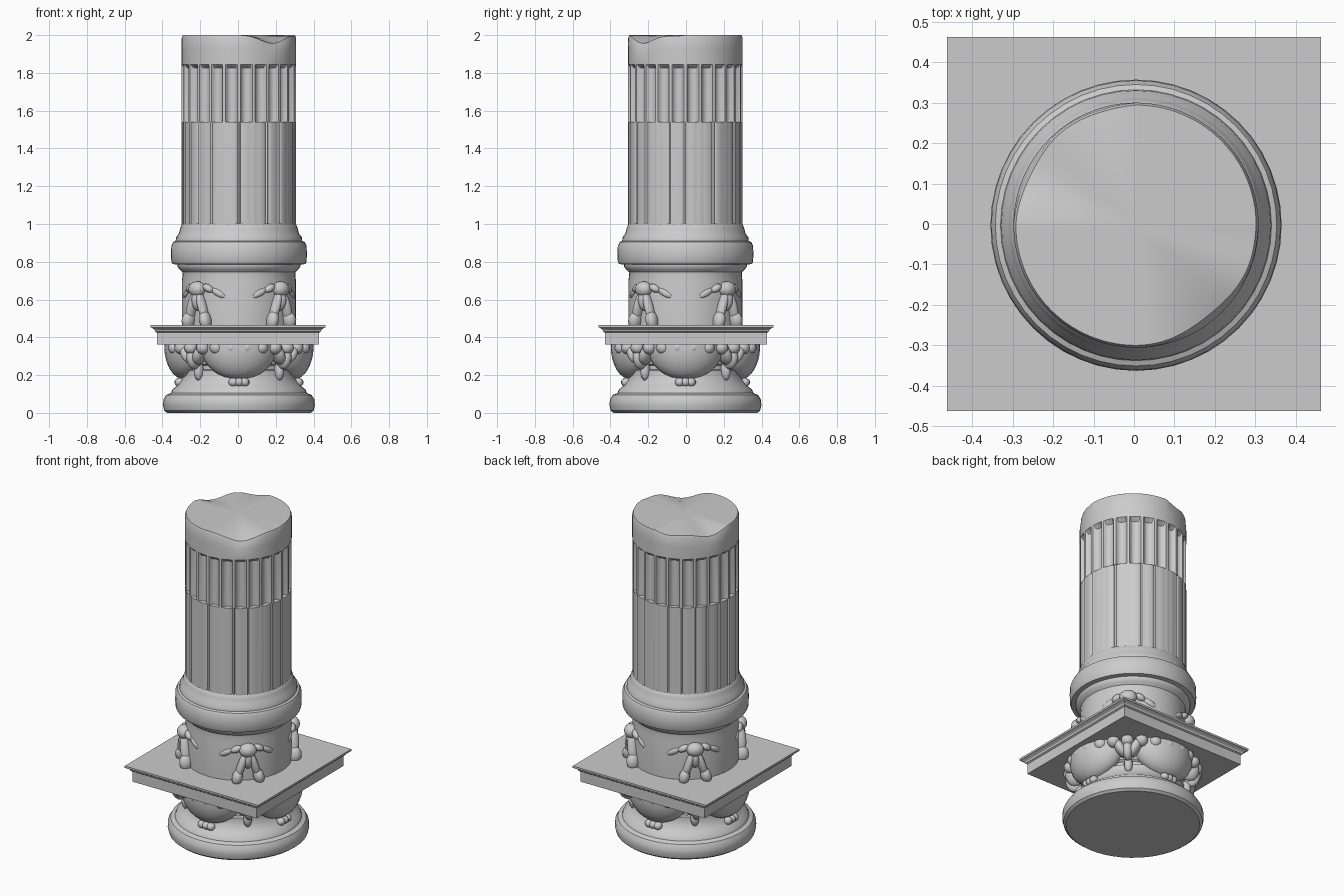
import bpy, bmesh
from math import sin, cos, pi, radians, sqrt

if "Cube" in bpy.data.objects:
    bpy.data.objects.remove(bpy.data.objects["Cube"])

CX, CY = 0.005, -0.003   # round parts sit slightly off the slab centre
DIAG = [radians(45 + 90 * i) for i in range(4)]
SIDE = [radians(90 * i) for i in range(4)]


def finish(name, bm, angle=35):
    bmesh.ops.recalc_face_normals(bm, faces=bm.faces)
    me = bpy.data.meshes.new(name)
    bm.to_mesh(me)
    bm.free()
    ob = bpy.data.objects.new(name, me)
    bpy.context.collection.objects.link(ob)
    me.shade_smooth()
    me.set_sharp_from_angle(angle=radians(angle))
    return ob


def lathe(name, profile, n=48, rot=0.0, cx=CX, cy=CY, shape=None, angle=35):
    """Revolve (r, z, ...) rows; shape(angle, row) may change r and z."""
    bm = bmesh.new()
    rings = []
    for row in profile:
        ring = []
        for i in range(n):
            a = rot + 2 * pi * i / n
            r, z = shape(a, row) if shape else row[:2]
            ring.append(bm.verts.new((cx + r * cos(a), cy + r * sin(a), z)))
        rings.append(ring)
    for lo, hi in zip(rings, rings[1:]):
        for i in range(n):
            j = (i + 1) % n
            bm.faces.new((lo[i], lo[j], hi[j], hi[i]))
    bm.faces.new(rings[0])
    top = bm.verts.new((cx, cy, profile[-1][1]))
    for i in range(n):
        bm.faces.new((rings[-1][i], rings[-1][(i + 1) % n], top))
    return finish(name, bm, angle)


def blob(bm, ang, r, z, size, lean=0.0, shift=0.0, zmax=9.0, seg=16):
    """Ellipsoid (radial, tangential, vertical) wrapped round the column."""
    made = bmesh.ops.create_uvsphere(bm, u_segments=seg, v_segments=seg // 2 + 2, radius=1)
    for v in made["verts"]:
        d, t, h = v.co.x * size[0], v.co.y * size[1], v.co.z * size[2]
        t, h = t * cos(lean) + h * sin(lean), h * cos(lean) - t * sin(lean)
        a = ang + (t + shift) / r
        v.co = (CX + (r + d) * cos(a), CY + (r + d) * sin(a), min(z + h, zmax))


# Round foot with hollow moulding and neck
lathe("base", [(0.38, 0), (0.395, 0.012), (0.402, 0.04), (0.40, 0.07), (0.385, 0.095),
               (0.36, 0.105), (0.352, 0.125), (0.325, 0.145), (0.305, 0.175), (0.295, 0.205),
               (0.295, 0.225), (0.28, 0.23), (0.28, 0.25), (0.295, 0.26), (0.295, 0.28),
               (0.28, 0.29), (0.285, 0.32), (0.32, 0.37)])

# Square slab with flared upper lip
Q = sqrt(2)
lathe("slab", [(0.43 * Q, 0.362), (0.43 * Q, 0.425), (0.438 * Q, 0.43), (0.442 * Q, 0.44),
               (0.456 * Q, 0.45), (0.462 * Q, 0.452), (0.462 * Q, 0.464)],
      n=4, rot=pi / 4, cx=0, cy=0, angle=20)

# Swags below the slab, each with a small pendant
bm = bmesh.new()
for a in SIDE:
    blob(bm, a, 0.29, 0.35, (0.105, 0.205, 0.172), zmax=0.37, seg=28)
    for s in (-0.03, 0, 0.03):
        blob(bm, a, 0.315, 0.162, (0.028, 0.026, 0.024), shift=s, seg=10)
finish("swags", bm, 60)

# Egg row under the slab and corner leaves
bm = bmesh.new()
for i in range(28):
    blob(bm, 2 * pi * (i + 0.5) / 28, 0.355, 0.345, (0.042, 0.037, 0.036), zmax=0.37, seg=12)
finish("egg_row", bm, 60)

bm = bmesh.new()
for a in DIAG:
    for s in (-1, 0, 1):
        blob(bm, a, 0.33, 0.315 - 0.02 * (s == 0), (0.055, 0.03, 0.065),
             lean=0.45 * s, shift=0.045 * s, zmax=0.37, seg=12)
    blob(bm, a, 0.30, 0.22, (0.03, 0.025, 0.05), seg=10)
finish("corner_leaves", bm, 60)

# Plain drum, collar and upper moulding
lathe("drum", [(0.302, 0.45), (0.302, 0.70), (0.298, 0.73), (0.30, 0.745), (0.315, 0.76),
               (0.325, 0.775), (0.325, 0.785), (0.352, 0.788), (0.358, 0.80), (0.36, 0.84),
               (0.358, 0.885), (0.348, 0.905), (0.335, 0.91), (0.333, 0.93), (0.318, 0.95),
               (0.312, 0.975), (0.302, 1.0), (0.29, 1.01)])

# Knotted ribbons on the drum: knot, two tails, faint side leaves
bm = bmesh.new()
for a in DIAG:
    blob(bm, a, 0.312, 0.655, (0.042, 0.05, 0.042), seg=16)
    blob(bm, a, 0.305, 0.60, (0.04, 0.028, 0.06), seg=12)
    for s in (-1, 1):
        blob(bm, a, 0.312, 0.555, (0.034, 0.023, 0.10), lean=-0.30 * s, shift=0.04 * s, seg=12)
        blob(bm, a, 0.318, 0.49, (0.042, 0.031, 0.05), lean=-0.2 * s, shift=0.062 * s, seg=12)
        blob(bm, a, 0.302, 0.66, (0.025, 0.035, 0.02), lean=0.5 * s, shift=0.065 * s, seg=10)
        blob(bm, a, 0.297, 0.635, (0.014, 0.05, 0.018), lean=0.5 * s, shift=0.12 * s, seg=10)
finish("ribbons", bm, 60)

# Fluted shaft: filled flutes, open flutes, plain chipped top
FLUTES = 24


def shaft_shape(a, row):
    r, z, kind = row
    u = (a * FLUTES / (2 * pi)) % 1.0 * 2 - 1      # -1..1 across one flute
    inside = max(0.0, 1 - (abs(u) / 0.78) ** 2)
    if kind == "open":
        r -= 0.026 * sqrt(inside)
    elif kind == "fill" and abs(u) < 0.8:
        r -= 0.007 if abs(u) > 0.7 else 0.003 * (1 - inside)
    elif kind == "rim":
        # broken edge dips at front right and back left
        dip = max(0.0, -sin(2 * a)) * (0.6 + 0.4 * sin(5 * a))
        z -= 0.045 * dip
        r -= 0.012 * dip
    return r, z


lathe("shaft", [(0.303, 0.97, "fill"), (0.303, 1.54, "fill"), (0.303, 1.541, "open"),
                (0.303, 1.825, "open"), (0.303, 1.845, "plain"), (0.303, 1.92, "plain"),
                (0.303, 1.985, "rim"), (0.297, 2.0, "rim"), (0.15, 2.0, "plain")],
      n=FLUTES * 10, shape=shaft_shape, angle=30)
